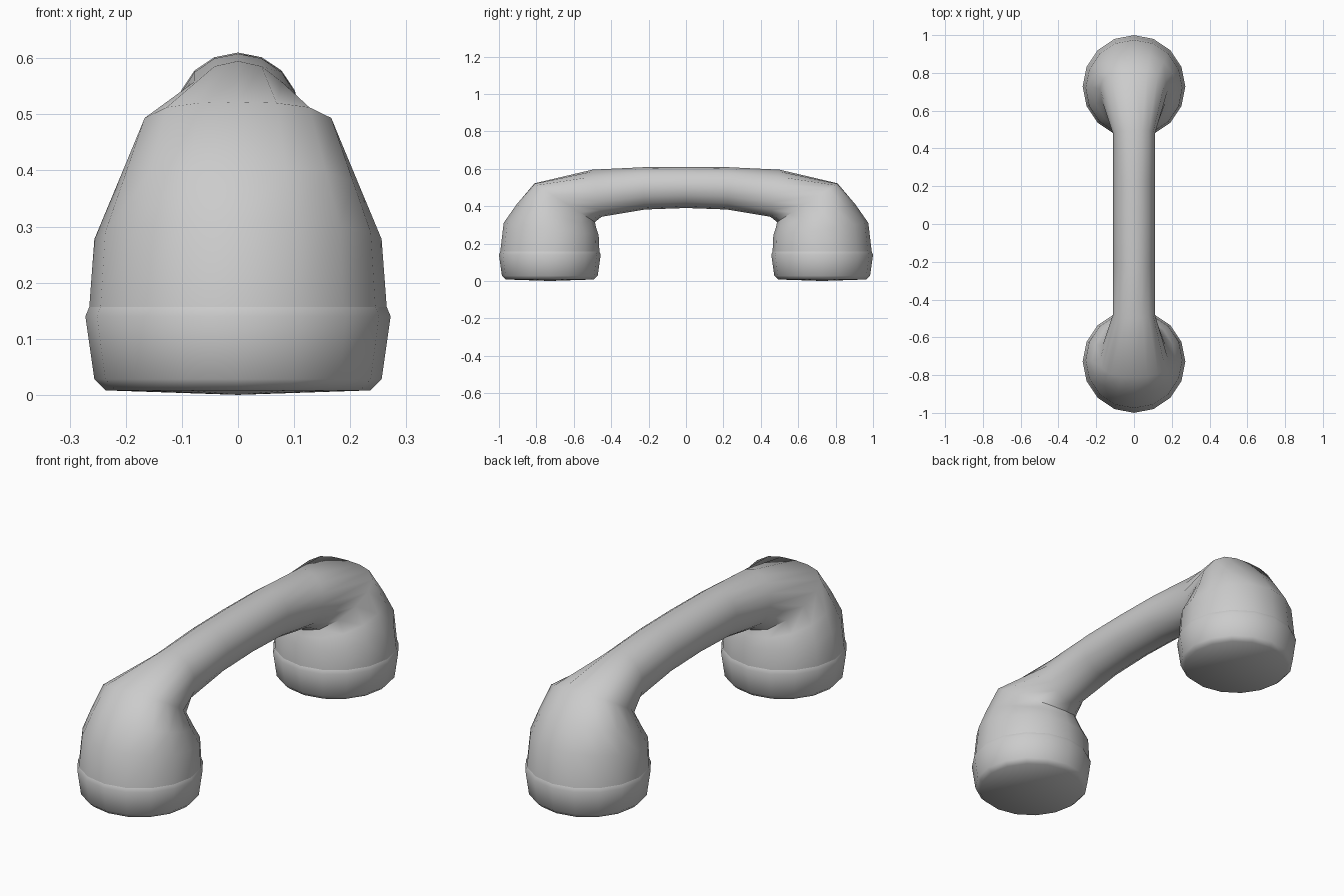
import bpy, bmesh
from math import sin, cos, tau, radians

if "Cube" in bpy.data.objects:
    bpy.data.objects.remove(bpy.data.objects["Cube"])

SIDES = 16


def loft(name, rings, tip=None):
    """Skin 16-sided rings, each (outer y,z  inner y,z  half width  bias), mirrored in y."""
    bm = bmesh.new()
    loops = []
    for (oy, oz, iy, iz, w, bias) in rings:
        my, mz, dy, dz = (oy + iy) / 2, (oz + iz) / 2, (oy - iy) / 2, (oz - iz) / 2
        loop = []
        for k in range(SIDES):
            a = tau * k / SIDES
            t = cos(a) + bias * sin(a) ** 2
            loop.append(bm.verts.new((w * sin(a), my + dy * t, mz + dz * t)))
        loops.append(loop)
    for a, b in zip(loops, loops[1:]):
        for k in range(SIDES):
            n = (k + 1) % SIDES
            bm.faces.new((a[k], a[n], b[n], b[k]))
    if tip:
        c = bm.verts.new(tip)
        for k in range(SIDES):
            bm.faces.new((loops[0][(k + 1) % SIDES], loops[0][k], c))
    bmesh.ops.recalc_face_normals(bm, faces=bm.faces)
    mesh = bpy.data.meshes.new(name)
    bm.to_mesh(mesh)
    bm.free()
    ob = bpy.data.objects.new(name, mesh)
    bpy.context.collection.objects.link(ob)
    mod = ob.modifiers.new("mirror", 'MIRROR')
    mod.use_axis = (False, True, False)
    mod.merge_threshold = 0.001
    bpy.ops.object.select_all(action='DESELECT')
    ob.select_set(True)
    bpy.context.view_layer.objects.active = ob
    bpy.ops.object.shade_smooth_by_angle(angle=radians(50))
    return ob


# Screw-on caps of the ear and mouth pieces
CY = 0.728


def cap_ring(r, z):
    return (CY + r, z, CY - r, z, r, 0)


loft("end_caps", [cap_ring(0.236, 0.008), cap_ring(0.256, 0.028),
                  cap_ring(0.272, 0.14), cap_ring(0.265, 0.157)], tip=(0, CY, 0))

# Cups turning into the arched handle
loft("handset_body", [
    cap_ring(0.265, 0.157)[:5] + (0,),
    (0.975, 0.310, 0.467, 0.245, 0.256, 0.0),
    (0.905, 0.410, 0.482, 0.290, 0.222, 0.15),
    (0.810, 0.522, 0.487, 0.315, 0.180, 0.4),
    (0.500, 0.595, 0.452, 0.343, 0.110, 0.0),
    (0.230, 0.608, 0.220, 0.382, 0.110, 0.0),
    (0.000, 0.610, 0.000, 0.390, 0.110, 0.0),
])
